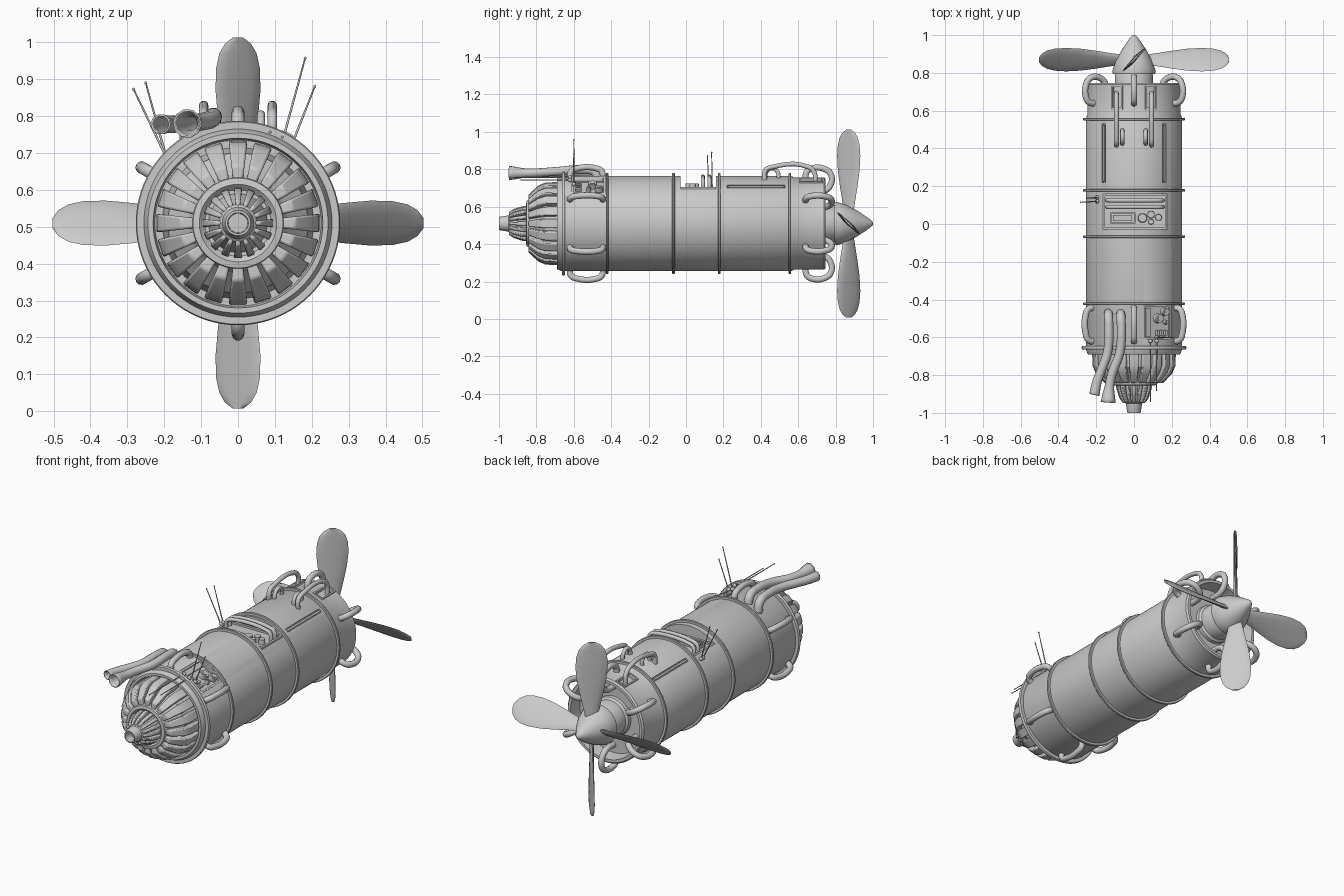
import bpy, bmesh
from math import sin, cos, pi, radians
from mathutils import Matrix, Vector

if "Cube" in bpy.data.objects:
    bpy.data.objects.remove(bpy.data.objects["Cube"])

CZ = 0.51  # height of the engine axis


def finish(name, bm, angle=35):
    bmesh.ops.recalc_face_normals(bm, faces=bm.faces)
    me = bpy.data.meshes.new(name)
    bm.to_mesh(me)
    bm.free()
    ob = bpy.data.objects.new(name, me)
    bpy.context.collection.objects.link(ob)
    smooth(ob, angle)
    return ob


def smooth(ob, angle=35):
    bpy.ops.object.select_all(action='DESELECT')
    ob.select_set(True)
    bpy.context.view_layer.objects.active = ob
    bpy.ops.object.shade_smooth_by_angle(angle=radians(angle))


def polar(y, r, a):
    """Point on the engine; a in degrees from straight up, towards +x."""
    return Vector((r * sin(radians(a)), y, CZ + r * cos(radians(a))))


def frame(y, r, a):
    return Matrix.Translation(polar(y, r, a)) @ Matrix.Rotation(radians(a), 4, 'Y')


def lathe(name, prof, n=64, closed=False):
    bm = bmesh.new()
    rows = [[bm.verts.new(polar(y, r, 360 * i / n)) for i in range(n)] for y, r in prof]
    pairs = list(zip(rows, rows[1:])) + ([(rows[-1], rows[0])] if closed else [])
    for p, q in pairs:
        for i in range(n):
            j = (i + 1) % n
            bm.faces.new((p[i], p[j], q[j], q[i]))
    if not closed:
        bm.faces.new(rows[0])
        bm.faces.new(rows[-1])
    return finish(name, bm)


def box(name, size, mat):
    bm = bmesh.new()
    bmesh.ops.create_cube(bm, size=1, matrix=mat @ Matrix.Diagonal((*size, 1)))
    return finish(name, bm)


def disc(name, r, h, mat):
    bm = bmesh.new()
    bmesh.ops.create_cone(bm, cap_ends=True, segments=20, radius1=r, radius2=r * .9, depth=h, matrix=mat)
    return finish(name, bm)


def rim(name, w, l, t, h, mat):
    """Rectangular frame of four bars."""
    for i, s in enumerate((-1, 1)):
        box(f"{name}_side_{i}", (t, l, h), mat @ Matrix.Translation((s * (w - t) / 2, 0, 0)))
        box(f"{name}_end_{i}", (w, t, h), mat @ Matrix.Translation((0, s * (l - t) / 2, 0)))


def tube(name, pts, r, radii=None, wall=0, handle='AUTO'):
    cu = bpy.data.curves.new(name, 'CURVE')
    cu.dimensions = '3D'
    cu.bevel_depth, cu.bevel_resolution, cu.resolution_u = r, 3, 5
    cu.use_fill_caps = not wall
    sp = cu.splines.new('BEZIER')
    sp.bezier_points.add(len(pts) - 1)
    for i, (b, p) in enumerate(zip(sp.bezier_points, pts)):
        b.co = p
        b.handle_left_type = b.handle_right_type = handle
        b.radius = radii[i] if radii else 1
    ob = bpy.data.objects.new(name, cu)
    bpy.context.collection.objects.link(ob)
    bpy.ops.object.select_all(action='DESELECT')
    ob.select_set(True)
    bpy.context.view_layer.objects.active = ob
    bpy.ops.object.convert(target='MESH')
    ob = bpy.context.object
    if wall:
        ob.modifiers.new("wall", 'SOLIDIFY').thickness = wall
    smooth(ob, 50)
    return ob


def fins(name, prof, n, k):
    """Ring of wedge fins; prof is a closed (y, r) outline, k the half width per radius."""
    bm = bmesh.new()
    for i in range(n):
        m = Matrix.Translation((0, 0, CZ)) @ Matrix.Rotation(2 * pi * i / n, 4, 'Y')
        a, b = [[bm.verts.new(m @ Vector((s * k * r, y, r))) for y, r in prof] for s in (-1, 1)]
        bm.faces.new(a)
        bm.faces.new(b[::-1])
        for j in range(len(prof)):
            q = (j + 1) % len(prof)
            bm.faces.new((a[j], a[q], b[q], b[j]))
    ob = finish(name, bm)
    bv = ob.modifiers.new("bevel", 'BEVEL')
    bv.width, bv.segments = 0.006, 2
    return ob


# main barrel, hollow at the propeller end
body = lathe("body", [(-.66, .225), (-.69, .23), (-.69, .244), (-.665, .255), (.56, .255), (.58, .246),
                      (.738, .246), (.747, .238), (.747, .222), (.67, .215), (.67, .1)], 80)

# openings cut into the barrel
cutters = [box("hatch_cutter", (.34, .19, .2), Matrix.Translation((.005, .065, .795))),
           box("gauge_cutter", (.172, .18, .1), frame(-.52, .282, 31))]
for s in (-1, 1):
    cutters.append(box("slot_cutter", (.022, .31, .04), frame(.375, .26, s * 39)))
    cutters.append(box("port_cutter", (.05, .11, .04), frame(.67, .249, s * 21)))
for c in cutters:
    c.hide_render = True
    md = body.modifiers.new("cut", 'BOOLEAN')
    md.operation, md.solver, md.object = 'DIFFERENCE', 'EXACT', c
    bpy.context.view_layer.objects.active = body
    bpy.ops.object.modifier_apply(modifier=md.name)
    bpy.data.objects.remove(c)
smooth(body, 30)

# clamp rings
for i, (y, r, w) in enumerate([(-.655, .277, .018), (-.422, .27, .014), (-.067, .27, .014),
                               (.178, .27, .014), (.555, .27, .014)]):
    lathe(f"ring_{i}", [(y - w / 2, .24), (y - w / 2, r - .003), (y - w / 4, r), (y + w / 4, r),
                        (y + w / 2, r - .003), (y + w / 2, .24)], 80, True)

# finned exhaust tail
lathe("tail_core", [(-.62, .215), (-.70, .195), (-.76, .19), (-.82, .135), (-.835, .125), (-.852, .122),
                    (-.855, .105), (-.84, .09), (-.84, .08), (-.92, .058), (-.945, .05), (-.95, .043),
                    (-.995, .036), (-1, .034), (-1, .028), (-.95, .026)])
fins("outer_fins", [(-.66, .16), (-.66, .222), (-.75, .22), (-.79, .203), (-.842, .155), (-.842, .115),
                    (-.8, .1)], 20, .115)
fins("inner_fins", [(-.83, .06), (-.83, .096), (-.87, .094), (-.92, .078), (-.947, .06), (-.947, .04)], 16, .12)

# propeller hub and spinner
lathe("propeller_neck", [(.65, .115), (.69, .112), (.70, .1), (.79, .1), (.82, .08)], 48)
lathe("spinner", [(.795, .095), (.795, .112), (.81, .115), (.86, .098), (.91, .072), (.955, .043),
                  (.985, .022), (.998, .01), (1, .003)], 48)

# propeller blades
STATIONS = [(.05, .03), (.12, .045), (.2, .063), (.28, .079), (.36, .087), (.42, .083), (.46, .07),
            (.487, .048), (.503, .018)]
for k in range(4):
    bm = bmesh.new()
    rot = Matrix.Translation((0, .87, CZ)) @ Matrix.Rotation(k * pi / 2, 4, 'Y')
    rows = []
    for r, hw in STATIONS:
        m = rot @ Matrix.Translation((0, 0, r)) @ Matrix.Rotation(radians(52 - 18 * r), 4, 'Z')
        t = .013 - .014 * r
        rows.append([bm.verts.new(m @ Vector((hw * cos(a), t * sin(a), 0)))
                     for a in (2 * pi * j / 12 for j in range(12))])
    for p, q in zip(rows, rows[1:]):
        for j in range(12):
            bm.faces.new((p[j], p[j - 1], q[j - 1], q[j]))
    bm.faces.new(rows[0])
    bm.faces.new(rows[-1])
    finish(f"propeller_blade_{k}", bm, 50)

# six grab pipes at the tail and six intake pipes at the nose
REAR = [(-.445, .235), (-.45, .278), (-.48, .295), (-.58, .295), (-.615, .278), (-.62, .235)]
NOSE = [(.64, .225), (.645, .275), (.675, .295), (.74, .292), (.775, .262), (.772, .205), (.74, .175), (.66, .17)]
for k in range(6):
    tube(f"rear_pipe_{k}", [polar(y, r, 60 * k) for y, r in REAR], .017)
    tube(f"nose_pipe_{k}", [polar(y, r, 60 * k) for y, r in NOSE], .017)

# ports, top lines and slot bars, mirrored
for s in (-1, 1):
    rim(f"port_frame_{s}", .064, .125, .008, .016, frame(.67, .244, s * 21))
    box(f"slot_bar_{s}", (.01, .3, .012), frame(.375, .247, s * 39))
    x = .093 * s
    tube(f"long_line_{s}", [(x, .69, .71), (x, .685, .785), (x, .655, .812), (x, .46, .812),
                            (x, .425, .795), (x, .42, .73)], .013)
    x = .062 * s
    tube(f"short_line_{s}", [(x, .495, .74), (x, .49, .785), (x, .46, .805), (x, .43, .785), (x, .425, .74)], .011)

# hatch contents
floor = Matrix.Translation((.005, .065, .695))
rim("hatch_frame", .34, .19, .012, .022, floor)
for i, y in enumerate((.125, .09)):
    tube(f"hatch_pipe_{i}", [(-.14, y, .69), (-.135, y, .735), (-.11, y, .75), (.12, y, .75),
                             (.145, y, .735), (.15, y, .69)], .011)
rim("hatch_plate_frame", .135, .06, .008, .02, Matrix.Translation((-.06, .032, .7)))
box("hatch_plate", (.1, .03, .02), Matrix.Translation((-.06, .032, .7)))
for i, (x, y, r) in enumerate([(.045, .032, .025), (.09, .05, .02), (.09, .012, .015), (.13, .035, .018)]):
    disc(f"hatch_gauge_{i}", r, .03, Matrix.Translation((x, y, .708)))

# gauge panel
panel = frame(-.52, .232, 31)
rim("panel_frame", .17, .18, .01, .014, panel)
box("panel_strip", (.03, .15, .012), panel @ Matrix.Translation((-.055, 0, .004)))
for i, (x, y, r) in enumerate([(.005, .02, .026), (.045, .055, .022), (.05, .0, .012)]):
    disc(f"panel_gauge_{i}", r, .026, panel @ Matrix.Translation((x, y, .012)))
    disc(f"panel_dial_{i}", r * .6, .034, panel @ Matrix.Translation((x, y, .012)))
for i in range(3):
    box(f"panel_switch_{i}", (.012, .03, .02), panel @ Matrix.Translation((i * .025, -.055, .008)))

# twin exhaust stacks with flared ends
tube("exhaust_left", [(-.135, -.47, .71), (-.135, -.49, .77), (-.133, -.55, .783), (-.14, -.68, .78),
                      (-.175, -.78, .778), (-.197, -.84, .778), (-.21, -.905, .778)],
     .024, [1, 1, 1, 1, 1, 1.05, 1.15], .005)
tube("exhaust_right", [(-.07, -.47, .73), (-.07, -.49, .785), (-.067, -.55, .798), (-.075, -.68, .79),
                       (-.115, -.79, .782), (-.13, -.86, .78), (-.137, -.945, .78)],
     .024, [1, 1, 1, 1, 1, 1.05, 1.65], .005)

# whip antennas with ball feet
WHIPS = [((.12, -.6, .73), (.182, -.6, .957)), ((.145, -.6, .72), (.208, -.6, .88)),
         ((.087, -.62, .757), (.087, -.94, .757)), ((.12, -.62, .743), (.12, -.88, .743)),
         ((-.195, .14, .69), (-.25, .137, .89)), ((-.195, .12, .69), (-.283, .115, .873))]
for i, (a, b) in enumerate(WHIPS):
    tube(f"antenna_{i}", [a, b], .0028, [1.3, .8], handle='VECTOR')
    bm = bmesh.new()
    bmesh.ops.create_uvsphere(bm, u_segments=12, v_segments=8, radius=.011, matrix=Matrix.Translation(a))
    bmesh.ops.create_uvsphere(bm, u_segments=8, v_segments=6, radius=.004, matrix=Matrix.Translation(b))
    finish(f"antenna_ball_{i}", bm, 60)
